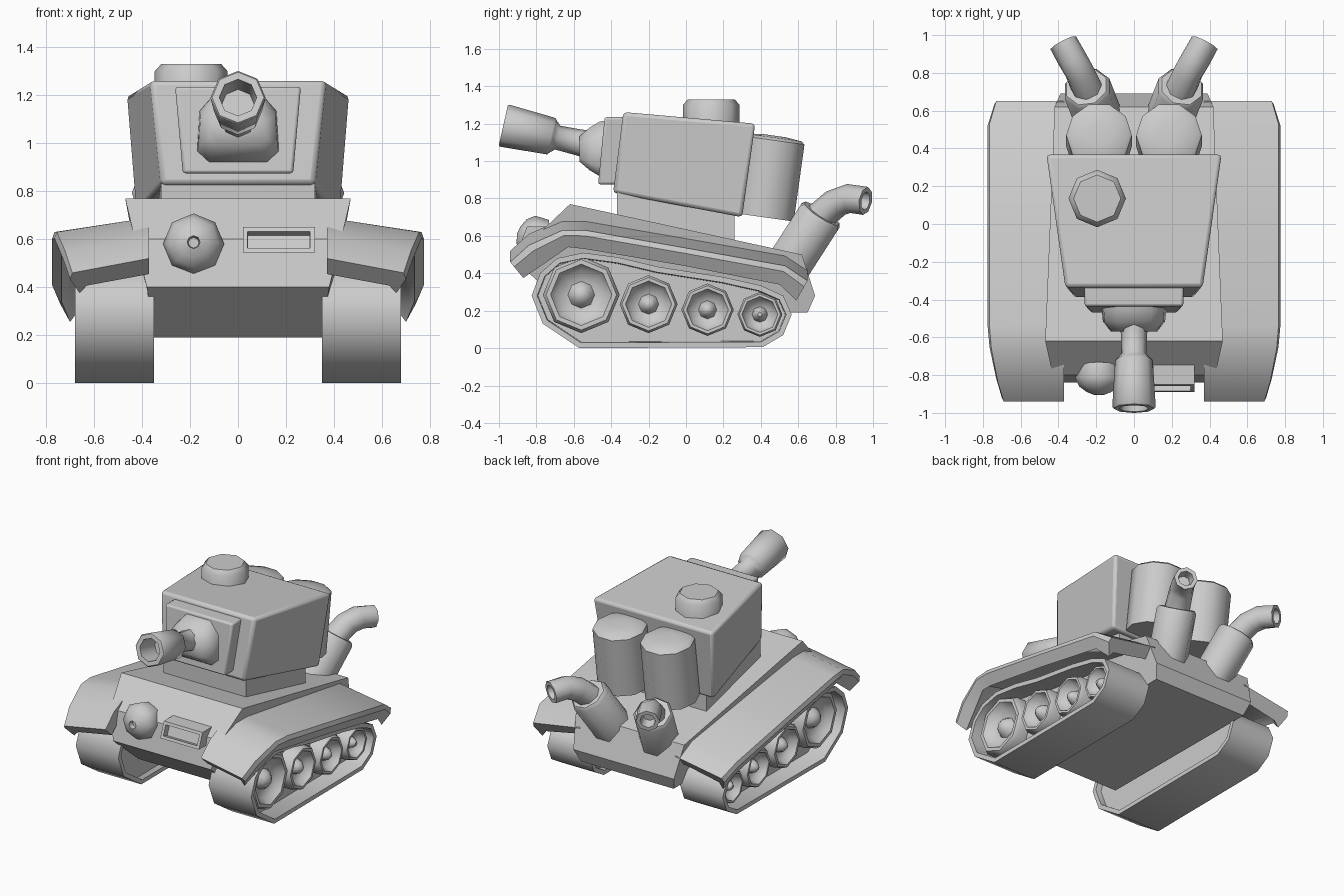
import bpy, bmesh, math
from mathutils import Vector

if "Cube" in bpy.data.objects:
    bpy.data.objects.remove(bpy.data.objects["Cube"])


def loft(name, loops, mirror=False, bevel=0, inset=None, angle=50):
    """Bridge equal-length point loops, cap both ends, optionally recess the caps.
    inset = (rim width, depth at first cap, depth at last cap)"""
    bm = bmesh.new()
    vs = [[bm.verts.new(p) for p in loop] for loop in loops]
    n = len(vs[0])
    for a, b in zip(vs, vs[1:]):
        for i in range(n):
            bm.faces.new((a[i], a[(i + 1) % n], b[(i + 1) % n], b[i]))
    caps = [bm.faces.new(vs[0]), bm.faces.new(vs[-1])]
    bmesh.ops.recalc_face_normals(bm, faces=bm.faces)
    if inset:
        for cap, depth in zip(caps, inset[1:]):
            bmesh.ops.inset_region(bm, faces=[cap], thickness=inset[0])
            normal = cap.normal.copy()
            bmesh.ops.inset_region(bm, faces=[cap], thickness=0.004)
            bmesh.ops.translate(bm, verts=cap.verts, vec=normal * -depth)
    me = bpy.data.meshes.new(name)
    bm.to_mesh(me)
    bm.free()
    me.shade_smooth()
    me.set_sharp_from_angle(angle=math.radians(angle))
    ob = bpy.data.objects.new(name, me)
    bpy.context.collection.objects.link(ob)
    if bevel:
        m = ob.modifiers.new("bevel", 'BEVEL')
        m.width, m.segments = bevel, 2
    if mirror:
        ob.modifiers.new("mirror", 'MIRROR')
    return ob


def ring(center, axis, r, sides, phase=0.0):
    d = Vector(axis).normalized()
    ref = Vector((0, 1, 0)) if abs(d.x) > 0.9 else Vector((1, 0, 0))
    u = (ref - d * ref.dot(d)).normalized()
    v = d.cross(u)
    angs = [2 * math.pi * (i + phase) / sides for i in range(sides)]
    return [Vector(center) + (u * math.cos(a) + v * math.sin(a)) * r for a in angs]


def lathe(name, origin, axis, profile, sides=8, phase=0.0, **kw):
    """Turn (distance along axis, radius) pairs around an axis."""
    d = Vector(axis).normalized()
    return loft(name, [ring(Vector(origin) + d * t, d, r, sides, phase)
                       for t, r in profile], **kw)


# Hull: side profile (y, z) with a half width at each point
hull = [(-.62, .77, .47), (.62, .5, .42), (.69, .28, .39), (.65, .19, .36),
        (-.6, .19, .35), (-.84, .4, .38), (-.80, .6, .43)]
loft("hull", [[(s * w, y, z) for y, z, w in hull] for s in (-1, 1)], angle=35)

# Fenders: thin shells; stations of top edge, bottom edge, outer width, hollow height
stations = [(-.94, .46, -.87, .375, .70, .08), (-.84, .55, -.76, .45, .73, .1),
            (-.66, .63, -.63, .54, .765, .11), (-.54, .63, -.54, .53, .775, .11),
            (0, .535, -.01, .44, .775, .11), (.53, .44, .50, .34, .775, .11),
            (.65, .36, .59, .255, .74, .1)]
loft("fender", [[(.37, yt, zt + .06), (w - .01, yt, zt),
                 (w, yt * .7 + yb * .3, zt * .7 + zb * .3), (w - .04, yb, zb),
                 (w - .07, yb, zb + h * .4), (.37, yb, zb + h)]
                for yt, zt, yb, zb, w, h in stations], mirror=True, angle=40)

# Tracks: closed belt profile with recessed sides, deep on the outside
belt = [(-.825, .28), (-.78, .40), (-.69, .48), (-.55, .51), (-.36, .485), (-.15, .435),
        (.2, .38), (.4, .335), (.52, .28), (.565, .18), (.52, .07), (.41, .005),
        (-.57, .0), (-.765, .13)]
loft("track", [[(x, y, z) for y, z in belt] for x in (.35, .68)],
     mirror=True, inset=(.03, .04, .13))

# Road wheels: rim, dish and hub
for i, (y, z, r) in enumerate([(-.56, .285, .205), (-.2, .235, .155),
                               (.115, .205, .14), (.395, .18, .12)]):
    lathe(f"road_wheel_{i + 1}", (.54, y, z), (1, 0, 0),
          [(0, r), (.08, r), (.105, r * .92), (.105, r * .8), (.06, r * .66),
           (.045, r * .35), (.08, r * .25), (.1, r * .1)], mirror=True)

# Turret ring
loft("turret_ring", [[(-.32, -.37, z), (.32, -.37, z), (.34, .26, z), (-.34, .26, z)]
                     for z in (.5, .84)])

# Turret body and front plate
loft("turret", [[(-a, y0, z0), (a, y0, z0), (b, y1, z1), (-b, y1, z1)]
                for a, y0, z0, b, y1, z1 in [(.32, -.39, .83, .365, -.335, 1.262),
                                             (.425, .30, .70, .465, .37, 1.2)]],
     bevel=.02)
loft("turret_front_plate", [[(-.23, y - .035, .875), (.23, y - .035, .875),
                             (.262, y, 1.235), (-.262, y, 1.235)] for y in (-.3, -.435)],
     bevel=.012)

# Gun mantlet: chamfered block narrowing to the barrel
shape = [(-.17, -.1), (-.12, -.15), (.12, -.15), (.17, -.1),
         (.16, .07), (.09, .15), (-.09, .15), (-.16, .07)]
loft("gun_mantlet", [[(x * kx, y, 1.065 + z * kz) for x, z in shape]
                     for y, kx, kz in [(-.4, 1, 1.02), (-.46, 1, .98),
                                       (-.515, .97, .76), (-.57, .72, .45)]])

# Gun barrel with hollow muzzle
gun_axis = (0, -.975, .22)
lathe("gun_barrel", (0, -.53, 1.09), gun_axis,
      [(0, .075), (.05, .07), (.16, .065), (.185, .088), (.195, .1), (.45, .115),
       (.458, .108), (.458, .078), (.3, .07)])

# Roof hatch
lathe("roof_hatch", (-.195, .135, 1.15), (0, 0, 1),
      [(0, .152), (.15, .152), (.18, .125)])

# Rear canisters
lathe("rear_canister", (.185, .412, .70), (0, .14, 1),
      [(0, .174), (.415, .174), (.43, .155), (.44, .06)], sides=10, mirror=True)

# Exhausts: wide base with a collar and bent hollow pipe
base_end = Vector((.25, .72, .71))
base_axis = (base_end - Vector((.18, .54, .43))).normalized()
lathe("exhaust_base", base_end, base_axis,
      [(-.36, .13), (-.01, .13), (.01, .115), (.01, .07)], phase=.5, mirror=True)
bend = [((.24, .70, .69), base_axis, .085), ((.285, .80, .775), (.3, .75, .6), .08),
        ((.325, .87, .8), (.4, .9, .1), .078), ((.375, .96, .787), (.45, .87, -.15), .076),
        ((.375, .96, .787), (.45, .87, -.15), .05), ((.345, .9, .797), (.45, .87, -.15), .04)]
loft("exhaust_pipe", [ring(c, d, r, 8) for c, d, r in bend], mirror=True)

# Headlight with a small centre hole
lathe("headlight", (-.185, -.74, .575), (0, -1, .08),
      [(0, .11), (.075, .127), (.12, .105), (.15, .065), (.165, .027), (.13, .022)])

# Vision slot leaning back with the front plate
loft("vision_slot", [[(.02, y, .545), (.32, y, .545), (.32, y + .04, .65), (.02, y + .04, .65)]
                     for y in (-.7, -.89)], inset=(.028, 0, .04))
